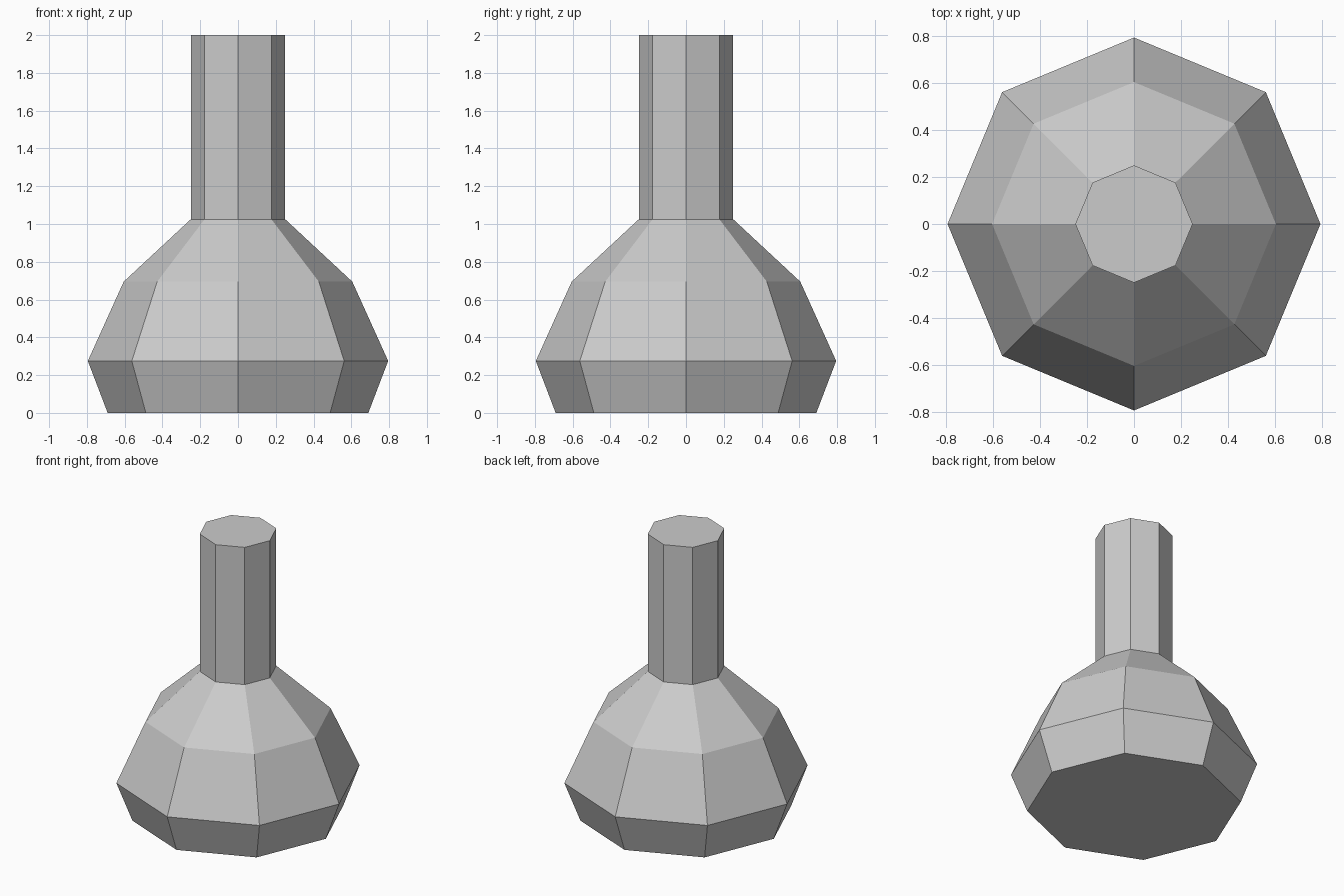
import bpy
import bmesh
from math import cos, sin, tau

cube = bpy.data.objects.get("Cube")
if cube:
    bpy.data.objects.remove(cube, do_unlink=True)

SIDES = 8
# Flask outline from base to rim: (radius, height)
PROFILE = [(0.69, 0.0), (0.795, 0.275), (0.605, 0.695), (0.25, 1.025), (0.25, 2.0)]


def make_material(name, color):
    mat = bpy.data.materials.new(name)
    mat.use_nodes = True
    mat.diffuse_color = color
    mat.node_tree.nodes["Principled BSDF"].inputs["Base Color"].default_value = color
    return mat


def lathe(name, profile, mat):
    """Closed faceted solid with one ring of corners per profile point."""
    bm = bmesh.new()
    rings = [[bm.verts.new((r * cos(tau * i / SIDES), r * sin(tau * i / SIDES), z))
              for i in range(SIDES)] for r, z in profile]
    for low, high in zip(rings, rings[1:]):
        for i in range(SIDES):
            j = (i + 1) % SIDES
            bm.faces.new((low[i], low[j], high[j], high[i]))
    # Flat base and rim caps
    bm.faces.new(rings[0][::-1])
    bm.faces.new(rings[-1])
    bmesh.ops.recalc_face_normals(bm, faces=bm.faces)
    mesh = bpy.data.meshes.new(name)
    bm.to_mesh(mesh)
    bm.free()
    mesh.materials.append(mat)
    obj = bpy.data.objects.new(name, mesh)
    bpy.context.collection.objects.link(obj)
    return obj


# Squat body with straight neck
lathe("flask", PROFILE, make_material("light grey", (0.6, 0.6, 0.6, 1.0)))
